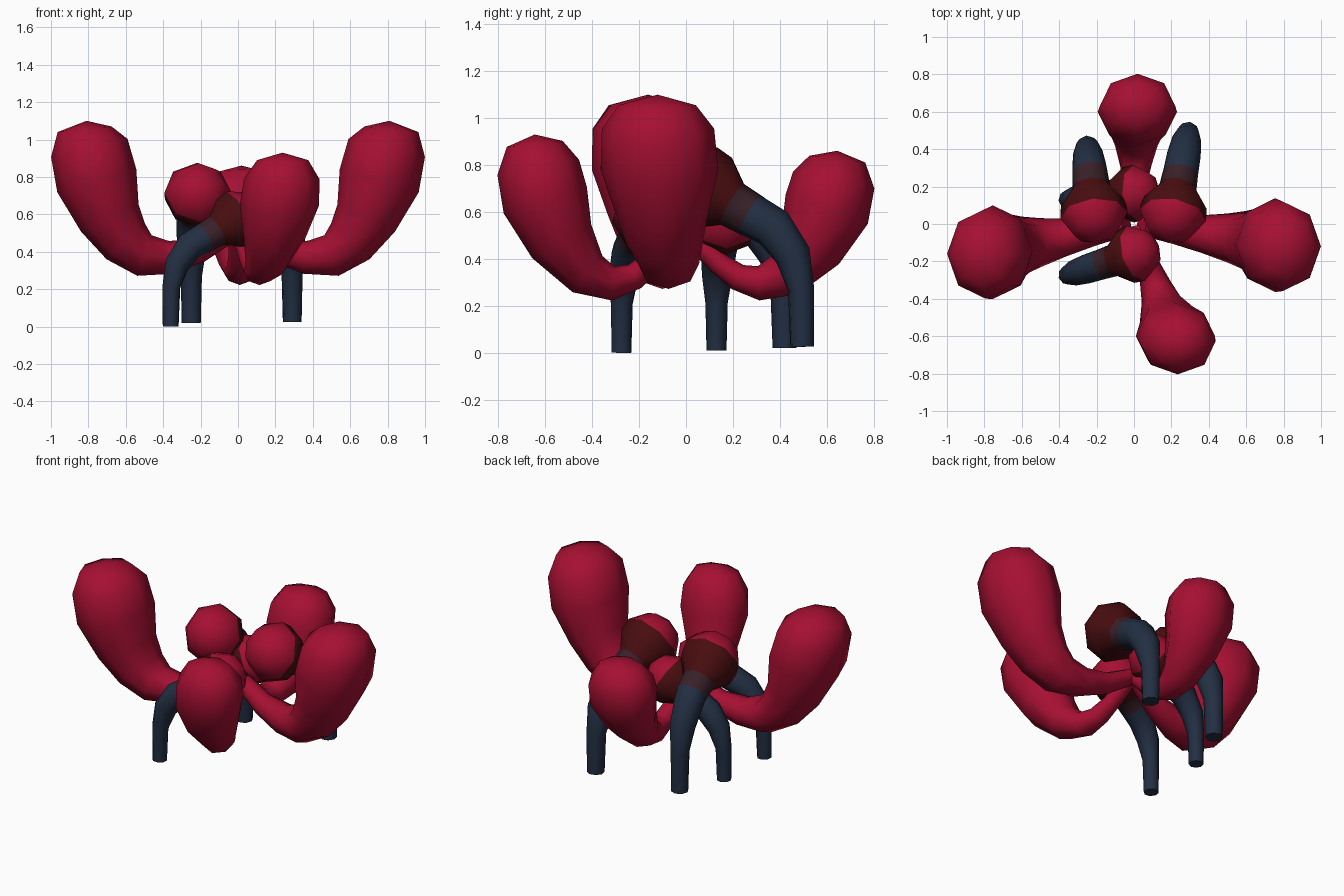
import bpy, bmesh, math
from mathutils import Vector

cube = bpy.data.objects.get("Cube")
if cube:
    bpy.data.objects.remove(cube, do_unlink=True)

SIDES = 8
UP = Vector((0, 0, 1))


def material(name, rgb):
    m = bpy.data.materials.new(name)
    m.use_nodes = True
    colour = (*rgb, 1)
    m.diffuse_color = colour
    bsdf = next(n for n in m.node_tree.nodes if n.type == 'BSDF_PRINCIPLED')
    bsdf.inputs["Base Color"].default_value = colour
    bsdf.inputs["Roughness"].default_value = 0.8
    return m


CRIMSON = material("crimson", (0.38, 0.005, 0.032))
MAROON = material("dark maroon", (0.065, 0.004, 0.005))
PLUM = material("plum grey", (0.04, 0.015, 0.022))
NAVY = material("slate navy", (0.016, 0.028, 0.055))


def tube(name, rings, side, mats, widen=1.0, segment_mats=None):
    """Loft octagons along (centre, radius) rings; zero radius makes a point."""
    bm = bmesh.new()
    loops = []
    for i, (c, r) in enumerate(rings):
        if r == 0:
            loops.append([bm.verts.new(c)])
            continue
        ahead = rings[min(i + 1, len(rings) - 1)][0]
        behind = rings[max(i - 1, 0)][0]
        normal = (ahead - behind).normalized().cross(side).normalized()
        loop = []
        for k in range(SIDES):
            a = math.tau * k / SIDES
            loop.append(bm.verts.new(c + side * (r * widen * math.cos(a)) + normal * (r * math.sin(a))))
        loops.append(loop)
    for i, (a, b) in enumerate(zip(loops, loops[1:])):
        for k in range(SIDES):
            n = (k + 1) % SIDES
            if len(a) == 1:
                face = bm.faces.new((a[0], b[k], b[n]))
            elif len(b) == 1:
                face = bm.faces.new((a[k], a[n], b[0]))
            else:
                face = bm.faces.new((a[k], a[n], b[n], b[k]))
            face.material_index = segment_mats[i] if segment_mats else 0
    for loop in (loops[0], loops[-1]):
        if len(loop) > 1:
            bm.faces.new(loop).material_index = len(mats) - 1
    bmesh.ops.recalc_face_normals(bm, faces=bm.faces[:])
    mesh = bpy.data.meshes.new(name)
    bm.to_mesh(mesh)
    bm.free()
    for m in mats:
        mesh.materials.append(m)
    obj = bpy.data.objects.new(name, mesh)
    bpy.context.collection.objects.link(obj)
    bpy.ops.object.select_all(action='DESELECT')
    obj.select_set(True)
    bpy.context.view_layer.objects.active = obj
    bpy.ops.object.shade_smooth_by_angle(angle=math.radians(65))


# Club-shaped arms: (distance outward, height, radius)
BIG_ARM = [(0.04, 0.5, 0.05), (0.2, 0.41, 0.065), (0.36, 0.37, 0.088), (0.5, 0.38, 0.115),
           (0.6, 0.455, 0.14), (0.685, 0.58, 0.17), (0.755, 0.78, 0.22),
           (0.795, 0.955, 0.21), (0.82, 1.055, 0.145), (0.81, 1.1, 0)]
SMALL_ARM = [(0.04, 0.5, 0.045), (0.14, 0.39, 0.048), (0.22, 0.325, 0.057), (0.31, 0.295, 0.073),
             (0.42, 0.335, 0.1), (0.53, 0.475, 0.145), (0.6, 0.65, 0.186),
             (0.63, 0.79, 0.177), (0.645, 0.89, 0.12), (0.645, 0.93, 0)]


def arm(name, profile, outward, drift, lift=1.0):
    outward = Vector(outward)
    side = UP.cross(outward)
    path = outward + Vector(drift)
    bend = 0.3
    rings = [(path * d + UP * (bend + (z - bend) * lift), r) for d, z, r in profile]
    tube(name, rings, side, [CRIMSON], widen=1.14)


arm("left_arm", BIG_ARM, (1, 0, 0), (0, -0.15, 0))
arm("right_arm", BIG_ARM, (-1, 0, 0), (0, -0.2, 0))
arm("front_arm", SMALL_ARM, (0, -1, 0), (0.37, 0, 0))
arm("back_arm", SMALL_ARM, (0, 1, 0), (0.03, 0, 0), lift=0.89)

# Bulb: (offset along its axis, radius); leg: (share of reach, share of height, radius)
BULB = [(-0.175, 0), (-0.12, 0.12), (-0.015, 0.18), (0.06, 0.172), (0.16, 0.1), (0.25, 0.094)]
LEG = [(0.72, 0.74, 0.09), (0.91, 0.57, 0.078), (0.99, 0.36, 0.057), (1, 0, 0.051)]


def bulb_on_leg(name, centre, foot, size):
    centre, foot = Vector(centre), Vector(foot)
    reach = foot - centre
    reach.z = 0
    heading = reach.normalized()
    axis = (heading * 0.87 - UP * 0.49).normalized()
    rings = [(centre + axis * (t * size), r * size) for t, r in BULB]
    for share, height, r in LEG:
        p = centre + reach * share
        p.z = foot.z + (centre.z - foot.z) * height
        rings.append((p, r * size))
    tube(name, rings, UP.cross(heading), [CRIMSON, MAROON, PLUM, NAVY],
         segment_mats=[0, 0, 1, 1, 2, 3, 3, 3, 3])


bulb_on_leg("upper_right_bulb", (-0.215, 0.06, 0.71), (-0.25, 0.42, 0.02), 1.0)
bulb_on_leg("upper_left_bulb", (0.21, 0.06, 0.71), (0.29, 0.495, 0.025), 1.0)
bulb_on_leg("lower_front_bulb", (0.0, -0.16, 0.58), (-0.36, -0.275, 0), 0.86)
bulb_on_leg("lower_back_bulb", (0.0, 0.165, 0.57), (-0.36, 0.13, 0.01), 0.84)
